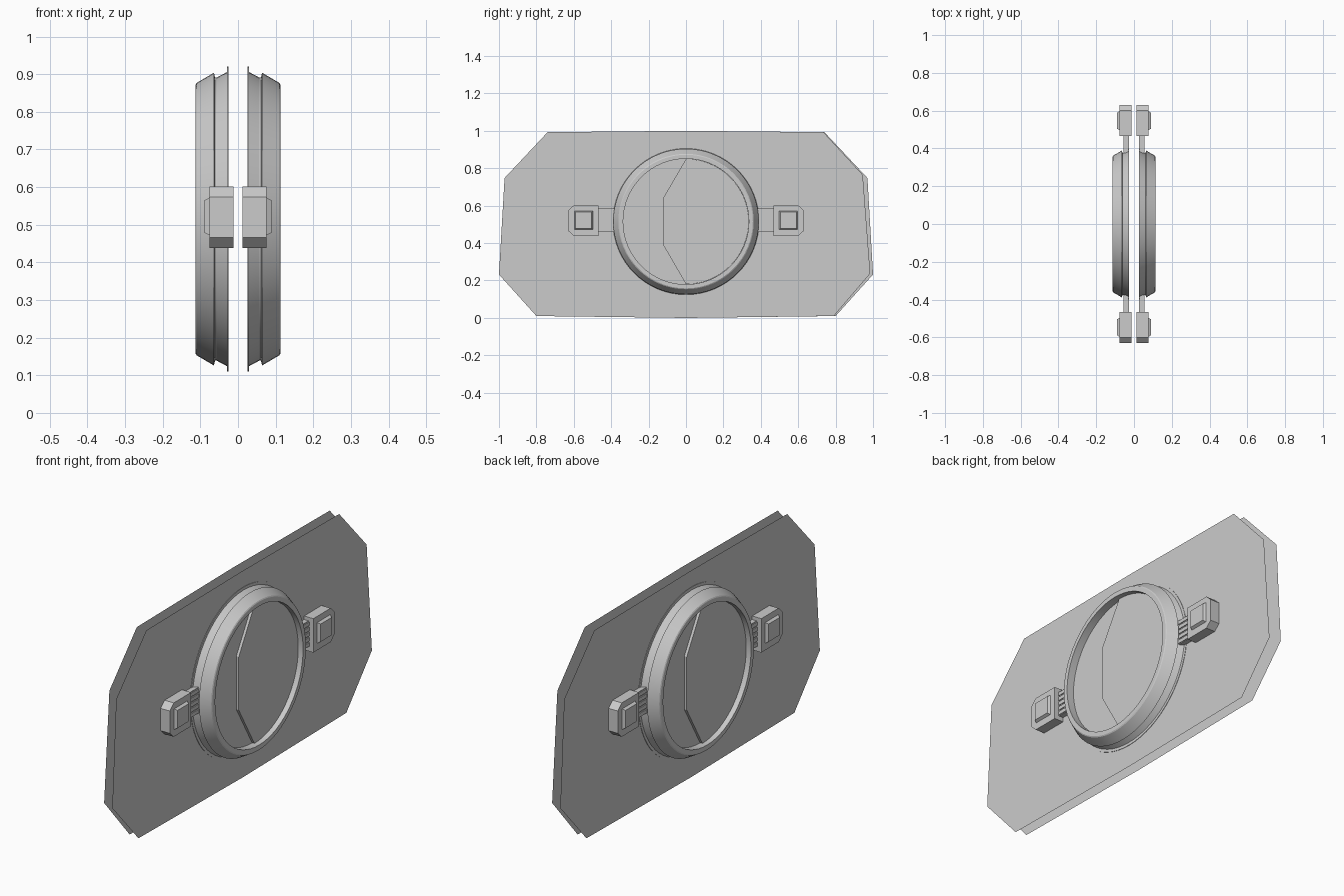
import bpy, bmesh, math

if "Cube" in bpy.data.objects:
    bpy.data.objects.remove(bpy.data.objects["Cube"])

CZ = 0.515           # height of the hatch centre
SEG = 64


def finish(name, bm, smooth=False):
    """Make the part for the +x side and a half-turned copy for the -x side."""
    bmesh.ops.recalc_face_normals(bm, faces=bm.faces)
    me = bpy.data.meshes.new(name)
    bm.to_mesh(me)
    bm.free()
    if smooth:
        me.shade_smooth()
        me.set_sharp_from_angle(angle=math.radians(25))
    for side, turn in (("right", 0), ("left", math.pi)):
        ob = bpy.data.objects.new(f"{name}_{side}", me)
        ob.rotation_euler.z = turn
        bpy.context.collection.objects.link(ob)


def prism(bm, pts, x0, x1, top=None):
    """Extrude a (y, z) outline from x0 to x1, optionally to a different top outline."""
    a = [bm.verts.new((x0, y, z)) for y, z in pts]
    b = [bm.verts.new((x1, y, z)) for y, z in (top or pts)]
    n = len(pts)
    bm.faces.new(a)
    bm.faces.new(b)
    for i in range(n):
        j = (i + 1) % n
        bm.faces.new((a[i], a[j], b[j], b[i]))


def rect(y0, y1, z0, z1):
    return [(y0, z0), (y1, z0), (y1, z1), (y0, z1)]


# Flat wall panel, slightly uneven octagon
bm = bmesh.new()
panel = [(-.74, .993), (0, 1), (.735, .993), (.945, .765), (.985, .237), (.79, .01),
         (0, 0), (-.8, .01), (-1, .232), (-.97, .748)]
bm.faces.new([bm.verts.new((.027, y, z)) for y, z in panel])
finish("wall_panel", bm)

# Grooved round frame with its recessed back disc, as a lathe of (x, radius)
bm = bmesh.new()
profile = [(.0255, .405), (.029, .405), (.029, .391), (.057, .376), (.061, .376), (.064, .389),
           (.110, .362), (.113, .357), (.113, .336), (.075, .336)]
rings = []
for x, r in profile:
    rings.append([bm.verts.new((x, r * math.cos(t), CZ + r * math.sin(t)))
                  for t in (2 * math.pi * i / SEG for i in range(SEG))])
for p, q in zip(rings, rings[1:]):
    for i in range(SEG):
        j = (i + 1) % SEG
        bm.faces.new((p[i], p[j], q[j], q[i]))
bm.faces.new(rings[-1])
finish("round_frame", bm, smooth=True)

# Raised door leaf: half disc with an angled leading edge
bm = bmesh.new()
arc = [(.335 * math.cos(t), CZ + .335 * math.sin(t))
       for t in (-math.pi / 2 + math.pi * i / 32 for i in range(33))]
prism(bm, arc + [(-.12, .644), (-.12, .387)], .074, .088)
finish("door_leaf", bm)

# Side latches: chamfered block, tapered button and ribbed neck on both sides
for s, where in ((-1, "front"), (1, "back")):
    def flip(pts):
        return [(s * y, z) for y, z in pts]

    bm = bmesh.new()
    prism(bm, flip([(.467, .438), (.6, .438), (.63, .466), (.63, .574), (.6, .602), (.467, .602)]),
          .012, .076)
    finish(f"{where}_latch_block", bm)

    bm = bmesh.new()
    prism(bm, flip(rect(.497, .597, .472, .572)), .076, .089, flip(rect(.504, .590, .479, .565)))
    finish(f"{where}_latch_button", bm)

    bm = bmesh.new()
    prism(bm, flip(rect(.375, .47, .46, .585)), .027, .051)
    for i in range(5):
        z = .463 + i * .025
        prism(bm, flip(rect(.375, .47, z, z + .018)), .051, .055)
    finish(f"{where}_latch_neck", bm)
